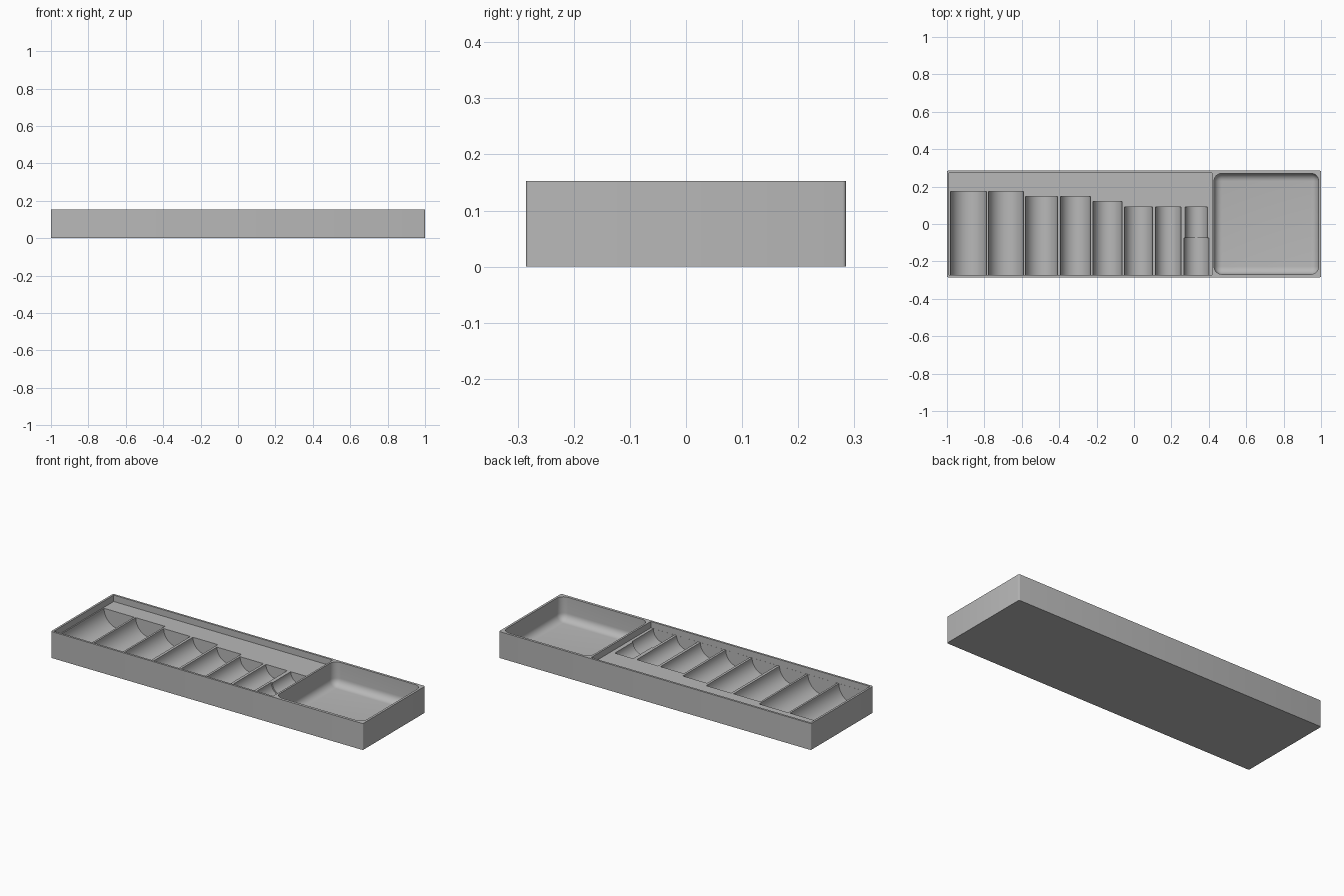
import bpy, bmesh, math

if "Cube" in bpy.data.objects:
    bpy.data.objects.remove(bpy.data.objects["Cube"], do_unlink=True)

HEIGHT, LEDGE = 0.153, 0.116
FRONT = -0.2725

grey = bpy.data.materials.new("matte grey")
grey.use_nodes = True
colour = (0.48, 0.48, 0.48, 1)
grey.diffuse_color = colour
grey.node_tree.nodes["Principled BSDF"].inputs["Base Color"].default_value = colour


def finish(bm, name):
    bmesh.ops.recalc_face_normals(bm, faces=bm.faces[:])
    mesh = bpy.data.meshes.new(name)
    bm.to_mesh(mesh)
    bm.free()
    mesh.materials.append(grey)
    ob = bpy.data.objects.new(name, mesh)
    bpy.context.scene.collection.objects.link(ob)
    return ob


def box(name, x0, x1, y0, y1, z0, z1, radius=0, segments=4, upright_only=False):
    bm = bmesh.new()
    bmesh.ops.create_cube(bm, size=1)
    for v in bm.verts:
        v.co = [lo + (c + 0.5) * (hi - lo)
                for c, lo, hi in zip(v.co, (x0, y0, z0), (x1, y1, z1))]
    if radius:
        edges = [e for e in bm.edges if not upright_only
                 or abs(e.verts[0].co.z - e.verts[1].co.z) > 0.01]
        bmesh.ops.bevel(bm, geom=edges, offset=radius, segments=segments,
                        profile=0.5, affect='EDGES')
    return finish(bm, name)


def trough(name, x0, x1, y1):
    """Half-round channel along y, with straight sides above the ledge."""
    r, cx, steps = (x1 - x0) / 2, (x0 + x1) / 2, 32
    outline = [(cx - r * math.cos(math.pi * i / steps),
                LEDGE - r * math.sin(math.pi * i / steps)) for i in range(steps + 1)]
    outline += [(x1, LEDGE + 0.02), (x0, LEDGE + 0.02)]
    bm = bmesh.new()
    face = bm.faces.new([bm.verts.new((x, FRONT, z)) for x, z in outline])
    new = bmesh.ops.extrude_face_region(bm, geom=[face])["geom"]
    for v in new:
        if isinstance(v, bmesh.types.BMVert):
            v.co.y = y1
    return finish(bm, name)


# Solid outer body with slightly rounded upright corners
tray = box("coin_tray", -1, 1, -0.285, 0.285, 0, HEIGHT, 0.006, 4, True)

# Shallow recess and the deep rounded bin beside it
cutters = [
    box("recess_cutter", -0.988, 0.417, -0.273, 0.273, LEDGE, 0.3),
    box("bin_cutter", 0.428, 0.987, -0.269, 0.271, 0.018, 0.35, 0.042, 8),
]

# Coin channels: left edge, right edge, back end
channels = [
    (-0.981, -0.789, 0.175), (-0.778, -0.591, 0.175),
    (-0.580, -0.409, 0.148), (-0.393, -0.233, 0.148),
    (-0.219, -0.064, 0.120), (-0.051, 0.099, 0.092),
    (0.115, 0.251, 0.092), (0.274, 0.392, 0.092),
    (0.266, 0.400, -0.076),
]
cutters += [trough("channel_cutter", *c) for c in channels]

# Carve each pocket
bpy.context.view_layer.objects.active = tray
for cutter in cutters:
    cutter.hide_render = True
    mod = tray.modifiers.new("pocket", 'BOOLEAN')
    mod.operation = 'DIFFERENCE'
    mod.solver = 'EXACT'
    mod.object = cutter
    bpy.ops.object.modifier_apply(modifier=mod.name)
for cutter in cutters:
    bpy.data.objects.remove(cutter, do_unlink=True)

# Smooth the curves, keep the edges crisp
for ob in bpy.context.selected_objects:
    ob.select_set(False)
tray.select_set(True)
bpy.ops.object.shade_smooth_by_angle(angle=math.radians(30))
